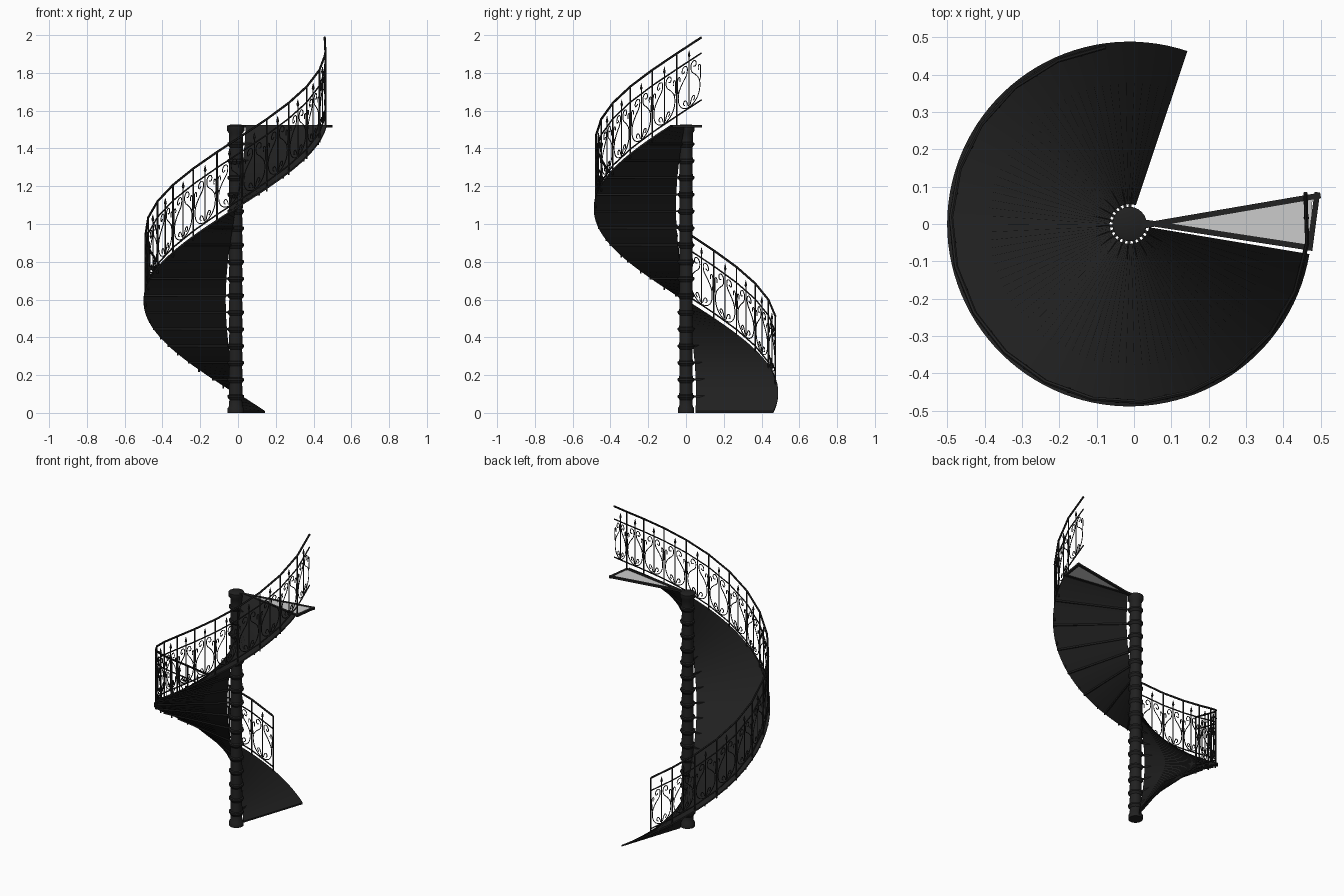
import bpy, bmesh, math
from mathutils import Vector

cube = bpy.data.objects.get("Cube")
if cube:
    bpy.data.objects.remove(cube, do_unlink=True)

CX = -0.012              # axis of the stair
START, END = 71.5, 350.5  # ramp sweep in degrees
TOP = 1.515
STEPS = 17
RAIL_START, RAIL_STEP, RAIL_R = 98, 16, 0.478


def material(name, rgb, rough):
    m = bpy.data.materials.new(name)
    m.use_nodes = True
    m.diffuse_color = (*rgb, 1)
    bsdf = m.node_tree.nodes["Principled BSDF"]
    bsdf.inputs["Base Color"].default_value = (*rgb, 1)
    bsdf.inputs["Roughness"].default_value = rough
    return m


IRON = material("black iron", (0.015, 0.015, 0.015), 0.6)
PALE = material("pale panel", (0.6, 0.6, 0.6), 0.6)


def height(a):
    return (a - START) / (END - START) * TOP


def polar(a, r, z):
    t = math.radians(a)
    return Vector((CX + r * math.cos(t), r * math.sin(t), z))


def finish(name, bm, mat, smooth=True):
    bmesh.ops.recalc_face_normals(bm, faces=bm.faces)
    me = bpy.data.meshes.new(name)
    bm.to_mesh(me)
    bm.free()
    me.materials.append(mat)
    ob = bpy.data.objects.new(name, me)
    bpy.context.collection.objects.link(ob)
    if smooth:
        bpy.ops.object.select_all(action='DESELECT')
        ob.select_set(True)
        bpy.context.view_layer.objects.active = ob
        bpy.ops.object.shade_smooth_by_angle(angle=math.radians(35))
    return ob


def skin(bm, sections, closed_ends=True):
    """Join a list of equal closed cross-sections into a solid."""
    rings = [[bm.verts.new(p) for p in s] for s in sections]
    for a, b in zip(rings, rings[1:]):
        n = len(a)
        for i in range(n):
            j = (i + 1) % n
            bm.faces.new((a[i], a[j], b[j], b[i]))
    if closed_ends:
        bm.faces.new(rings[0])
        bm.faces.new(rings[-1])


def plate(bm, outline, z0, z1):
    skin(bm, [[(x, y, z) for x, y in outline] for z in (z0, z1)])


def rods(name, paths, radius, kind='POLY'):
    """Round bars along a set of paths, turned into one mesh."""
    cu = bpy.data.curves.new(name, 'CURVE')
    cu.dimensions = '3D'
    cu.bevel_depth = radius
    cu.bevel_resolution = 1
    cu.resolution_u = 4
    cu.use_fill_caps = True
    for path in paths:
        sp = cu.splines.new(kind)
        sp.points.add(len(path) - 1)
        for pt, co in zip(sp.points, path):
            pt.co = (*co, 1)
        if kind == 'NURBS':
            sp.order_u = 3
            sp.use_endpoint_u = True
    tmp = bpy.data.objects.new(name + "_path", cu)
    bpy.context.collection.objects.link(tmp)
    dg = bpy.context.evaluated_depsgraph_get()
    me = bpy.data.meshes.new_from_object(tmp.evaluated_get(dg))
    bpy.data.objects.remove(tmp, do_unlink=True)
    bm = bmesh.new()
    bm.from_mesh(me)
    bpy.data.meshes.remove(me)
    return finish(name, bm, IRON)


# Central column with a collar at each step
profile = [(0.043, 0), (0.043, 0.025), (0.036, 0.035)]
rise = TOP / STEPS
for i in range(1, STEPS):
    z = i * rise
    profile += [(0.034, z - 0.02), (0.044, z - 0.006), (0.044, z + 0.004), (0.036, z + 0.008)]
profile += [(0.036, 1.48), (0.046, 1.495), (0.046, 1.52), (0.03, 1.526)]
bm = bmesh.new()
skin(bm, [[polar(k * 15, r, z) for k in range(24)] for r, z in profile])
finish("column", bm, IRON)

# Helical tread surface
bm = bmesh.new()
sections = []
count = STEPS * 5
for i in range(count + 1):
    a = START + (END - START) * i / count
    z = height(a)
    sections.append([polar(a, 0.053, z), polar(a, 0.488, z),
                     polar(a, 0.488, z + 0.01), polar(a, 0.053, z + 0.01)])
skin(bm, sections)
finish("helical_treads", bm, IRON)

# Radial bars under the treads
bm = bmesh.new()
for i in range(1, STEPS):
    a = START + (END - START) * i / STEPS
    z = height(a)
    bar = []
    for r in (0.03, 0.488):
        w = math.degrees(0.004 / r)
        bar.append([polar(a - w, r, z - 0.007), polar(a + w, r, z - 0.007),
                    polar(a + w, r, z + 0.003), polar(a - w, r, z + 0.003)])
    skin(bm, bar)
finish("tread_bars", bm, IRON, False)

# Top landing: three frame bars around a pale panel
hub = Vector((CX + 0.02, 0))
near, far = Vector((0.477, -0.072)), Vector((0.498, 0.084))
bm = bmesh.new()
for p, q in ((hub, near), (near, far), (far, hub)):
    d = (q - p).normalized()
    n = Vector((-d.y, d.x)) * 0.015
    plate(bm, [p, q, q + n, p + n], 1.512, 1.525)
finish("landing_frame", bm, IRON, False)
bm = bmesh.new()
plate(bm, [hub, near + Vector((-0.008, 0.008)), far + Vector((-0.02, -0.01))], 1.515, 1.522)
finish("landing_panel", bm, PALE, False)

# Railing
BAYS = 17


def post_point(i, h):
    a = RAIL_START + RAIL_STEP * i
    return polar(a, RAIL_R, height(a) + h)


def bay_point(i, u, h):
    return post_point(i, h).lerp(post_point(i + 1, h), u)


LOW, MID, HIGH = 0.037, 0.285, 0.368
rods("handrail", [[post_point(i, HIGH) for i in range(BAYS + 1)]], 0.006)
rods("lower_rails", [[post_point(i, h) for i in range(BAYS + 1)] for h in (LOW, MID)], 0.004)
rods("railing_posts", [[post_point(i, -0.015), post_point(i, HIGH)] for i in range(BAYS)], 0.0045)
rods("middle_rods", [[bay_point(i, 0.5, LOW), bay_point(i, 0.5, 0.315)] for i in range(BAYS)], 0.003)

# Scrollwork: one half of the lyre, mirrored across each bay
lyre = [(0.5, 0.04), (0.3, 0.045), (0.08, 0.085), (0.06, 0.15), (0.25, 0.195), (0.42, 0.22),
        (0.44, 0.262), (0.3, 0.275), (0.2, 0.255), (0.25, 0.232), (0.33, 0.245)]
curl = [(0.06, 0.15), (0.03, 0.2), (0.06, 0.235), (0.15, 0.23), (0.13, 0.207)]
foot = [(0.46, 0.05), (0.4, 0.085), (0.3, 0.09), (0.26, 0.07), (0.34, 0.064)]
paths = []
for i in range(BAYS):
    for shape in (lyre, curl, foot):
        paths.append([bay_point(i, u, h) for u, h in shape])
        paths.append([bay_point(i, 1 - u, h) for u, h in shape])
rods("scrollwork", paths, 0.0026, 'NURBS')

# Spear tips on the middle rods
bm = bmesh.new()
for i in range(BAYS):
    c = bay_point(i, 0.5, 0)
    skin(bm, [[c + Vector((r * math.cos(k * math.pi / 3), r * math.sin(k * math.pi / 3), h))
               for k in range(6)]
              for r, h in ((0.003, 0.305), (0.008, 0.314), (0.001, 0.342))])
finish("spear_tips", bm, IRON)
